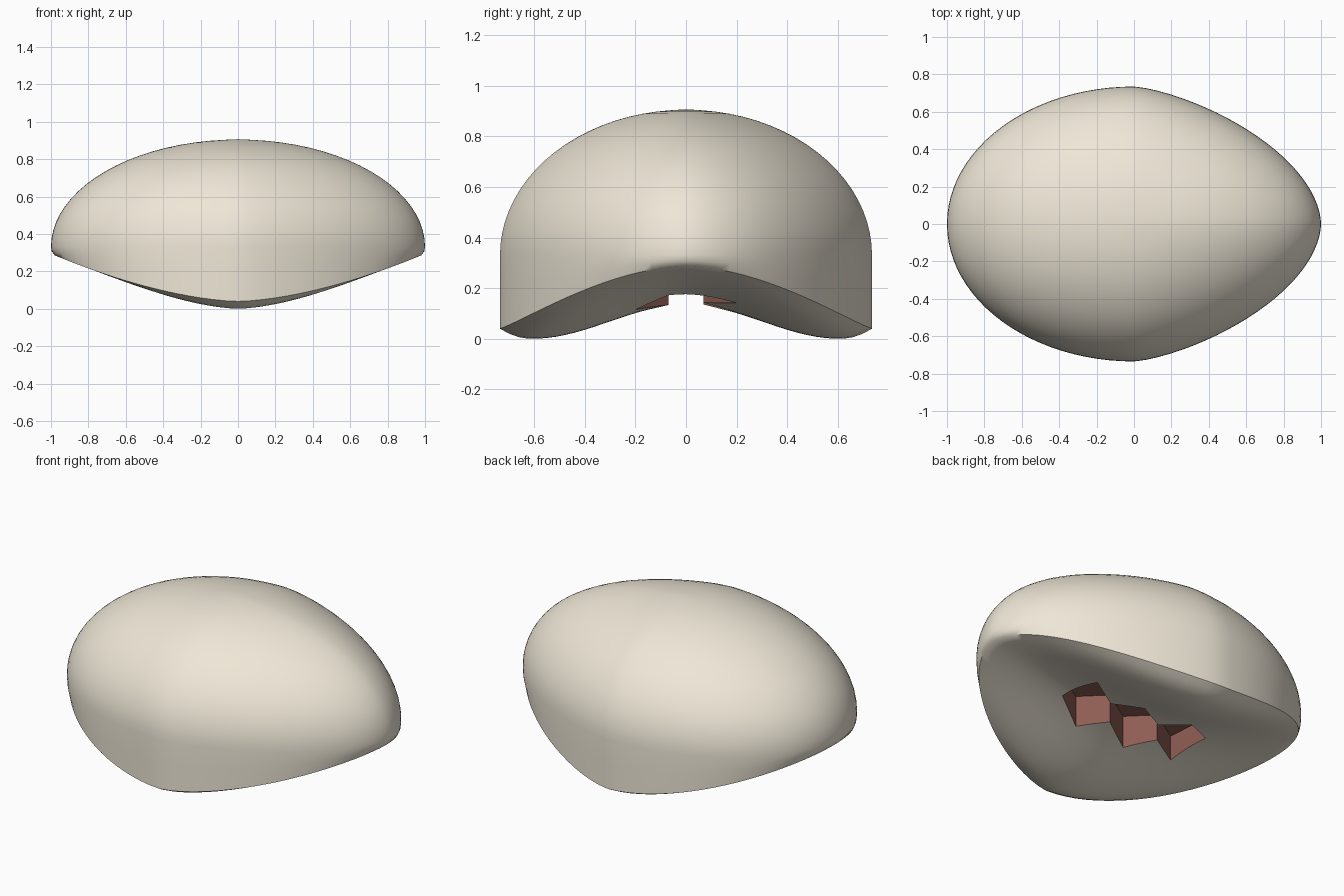
import bpy, bmesh, math

if "Cube" in bpy.data.objects:
    bpy.data.objects.remove(bpy.data.objects["Cube"])

N = 96  # segments around


def material(name, rgb):
    m = bpy.data.materials.new(name)
    m.diffuse_color = (*rgb, 1)
    m.use_nodes = True
    m.node_tree.nodes["Principled BSDF"].inputs["Base Color"].default_value = m.diffuse_color
    return m


cream = material("cream", (0.86, 0.80, 0.68))
red = material("dull_red", (0.27, 0.11, 0.085))


def make_object(name, bm):
    bmesh.ops.recalc_face_normals(bm, faces=bm.faces)
    me = bpy.data.meshes.new(name)
    bm.to_mesh(me)
    bm.free()
    me.materials.append(cream)
    me.materials.append(red)
    ob = bpy.data.objects.new(name, me)
    bpy.context.collection.objects.link(ob)
    return ob


def outline(a):
    # egg-shaped plan, slimmer toward +x
    x, y = math.cos(a), 0.735 * math.sin(a)
    if x > 0:
        y = math.copysign(0.735 * max(0, 1 - x ** 1.4) ** 0.55, y)
    return x, y


def rim_weight(x):
    return abs(x) ** 1.6


def underside(t, x):
    # saddle: arched and lipped across y, rising toward the x ends
    if t < 0.83:
        fy = 0.067 * (1 + math.cos(math.pi * t / 0.83))
    else:
        fy = 0.04 * ((t - 0.83) / 0.17) ** 2
    fx = 0.134 + 0.152 * t ** 1.6
    w = rim_weight(x)
    return fy * (1 - w) + fx * w


# Shell body: rings from the underside centre, over the rim, up to the crown
angles = [2 * math.pi * i / N for i in range(N)]
plan = [outline(a) for a in angles]
rings = []
for k in range(1, 21):
    t = k / 20
    ring = []
    for x, y in plan:
        s = t * (1 - 0.02 * rim_weight(x))  # rim tucks in at the x ends
        ring.append((x * s, y * s, underside(t, x)))
    rings.append(ring)
for f, tuck in ((0.5, 0.004), (1, 0)):
    rings.append([(x * (1 - tuck * rim_weight(x)), y * (1 - tuck * rim_weight(x)),
                   underside(1, x) * (1 - f) + 0.33 * f) for x, y in plan])
for k in range(1, 20):
    p = math.pi / 2 * k / 20
    c, s = math.cos(p), math.sin(p)
    rings.append([(x * c, y * c, 0.33 + 0.575 * s) for x, y in plan])

bm = bmesh.new()
vr = [[bm.verts.new(p) for p in ring] for ring in rings]
for lo, hi in zip(vr, vr[1:]):
    for i in range(N):
        j = (i + 1) % N
        bm.faces.new((lo[i], lo[j], hi[j], hi[i]))
for ring, z in ((vr[0], 0.134), (vr[-1], 0.907)):
    pole = bm.verts.new((0, 0, z))
    for i in range(N):
        bm.faces.new((ring[i], ring[(i + 1) % N], pole))
for f in bm.faces:
    f.smooth = True
shell = make_object("shell", bm)

# Jagged slot in the underside, point-symmetric zigzag
half = []
for k in range(3):
    half += [(0.425 - 0.333 * k, 0.2), (0.222 - 0.333 * k, 0.07)]
zigzag = half + [(-x, -y) for x, y in half]
bm = bmesh.new()
low = [bm.verts.new((x, y, -0.2)) for x, y in zigzag]
top = [bm.verts.new((x, y, 0.3)) for x, y in zigzag]
bm.faces.new(low)
bm.faces.new(top)
for i in range(len(low)):
    j = (i + 1) % len(low)
    bm.faces.new((low[i], low[j], top[j], top[i]))
for f in bm.faces:
    f.material_index = 1
cutter = make_object("slot_cutter", bm)
cutter.hide_render = True

bpy.context.view_layer.objects.active = shell
shell.select_set(True)
cutter.select_set(False)
cut = shell.modifiers.new("slot", 'BOOLEAN')
cut.operation = 'DIFFERENCE'
cut.solver = 'EXACT'
cut.object = cutter
bpy.ops.object.modifier_apply(modifier=cut.name)
bpy.data.objects.remove(cutter)
bpy.ops.object.shade_smooth_by_angle(angle=math.radians(50))
